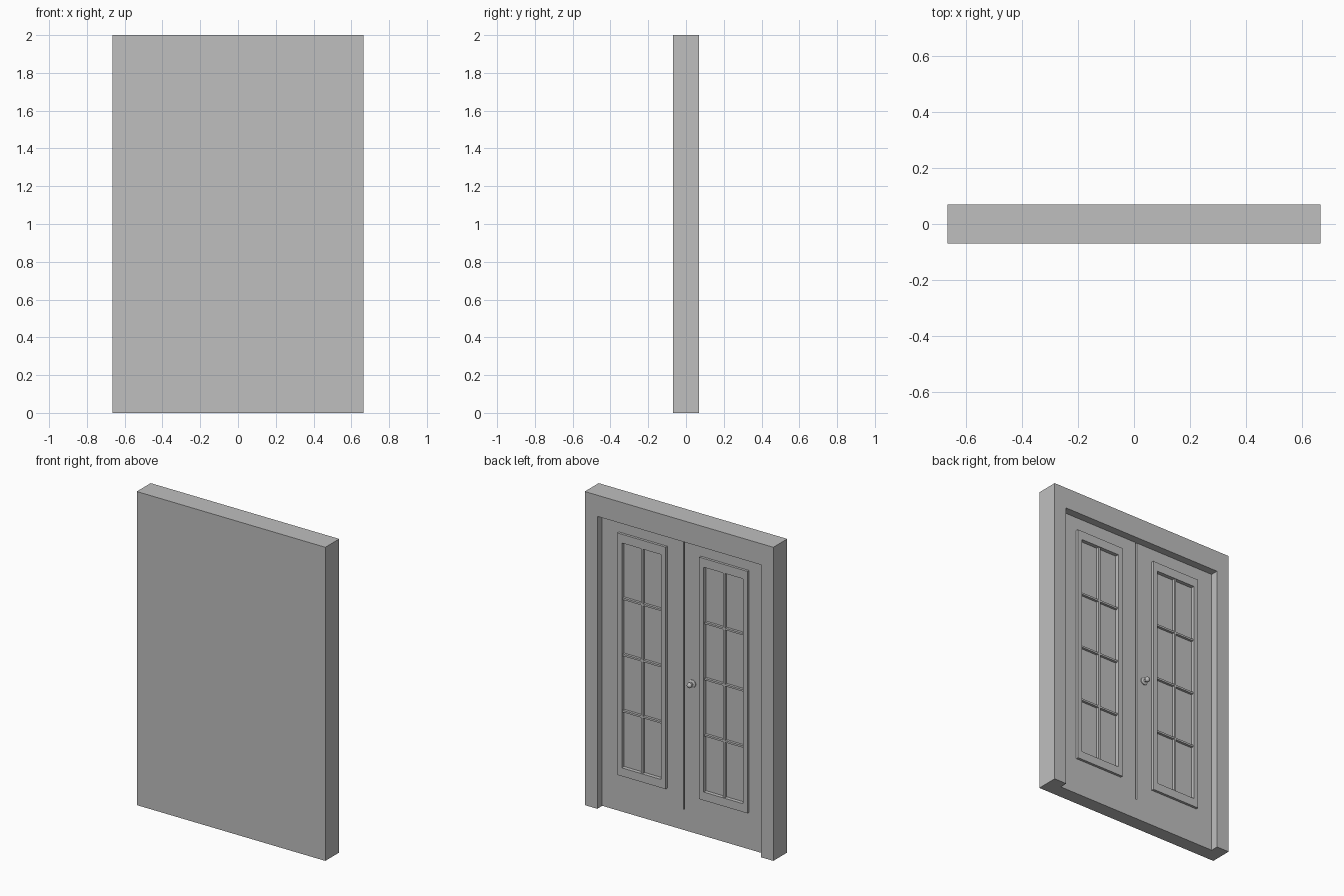
import bpy, bmesh, math
from mathutils import Matrix

cube = bpy.data.objects.get("Cube")
if cube:
    bpy.data.objects.remove(cube)

grey = bpy.data.materials.new("plain_grey")
grey.use_nodes = True
grey.diffuse_color = (0.52, 0.52, 0.52, 1)
grey.node_tree.nodes["Principled BSDF"].inputs["Base Color"].default_value = (0.52, 0.52, 0.52, 1)


def finish(bm, name, mirror=False):
    bmesh.ops.recalc_face_normals(bm, faces=bm.faces)
    mesh = bpy.data.meshes.new(name)
    bm.to_mesh(mesh)
    bm.free()
    mesh.materials.append(grey)
    obj = bpy.data.objects.new(name, mesh)
    bpy.context.collection.objects.link(obj)
    if mirror:
        obj.modifiers.new("Mirror", 'MIRROR').use_axis[0] = True
    return obj


def add_box(bm, x, y, z):
    """Box spanning the given (low, high) ranges."""
    size = [b - a for a, b in (x, y, z)]
    mid = [(a + b) / 2 for a, b in (x, y, z)]
    bmesh.ops.create_cube(bm, size=1, matrix=Matrix.Translation(mid) @ Matrix.Diagonal((*size, 1)))


def box(name, x, y, z, mirror=False):
    bm = bmesh.new()
    add_box(bm, x, y, z)
    return finish(bm, name, mirror)


def ring(name, outer, inner, y, mirror=False):
    """Rectangular frame; outer and inner are (x0, x1, z0, z1)."""
    bm = bmesh.new()

    def loop(r, depth):
        return [bm.verts.new((r[i], depth, r[j])) for i, j in ((0, 2), (1, 2), (1, 3), (0, 3))]

    loops = [loop(outer, y[0]), loop(outer, y[1]), loop(inner, y[1]), loop(inner, y[0])]
    for a, b in zip(loops, loops[1:] + loops[:1]):
        for i in range(4):
            k = (i + 1) % 4
            bm.faces.new((a[i], a[k], b[k], b[i]))
    return finish(bm, name, mirror)


W, D, H = 0.665, 0.07, 2.0          # half width, half depth, height
OPEN_X, OPEN_Z = 0.577, 1.865       # door opening
FACE, CORE, GLASS, TRIM = 0.02, 0.0, 0.012, 0.036
GAP, SILL = 0.005, 0.13             # centre groove
X0, X1, Z0, Z1 = 0.15, 0.428, 0.288, 1.722   # glazed area of one leaf

# Plain front slab and surrounding door frame
box("wall_slab", (-W, W), (-D, CORE), (0, H))
box("side_jambs", (OPEN_X, W), (CORE, D), (0, H), True)
box("header", (-OPEN_X, OPEN_X), (CORE, D), (OPEN_Z, H))

# Door leaves with a groove between them that stops above the floor
ring("door_leaves", (GAP, OPEN_X, 0, OPEN_Z), (X0, X1, Z0, Z1), (CORE, FACE), True)
box("groove_stop", (-GAP, GAP), (CORE, FACE), (0, SILL))

# Raised window trim and glass
ring("window_trim", (0.118, 0.459, 0.235, 1.778), (X0, X1, Z0, Z1), (FACE, TRIM), True)
box("window_glass", (X0, X1), (CORE, GLASS), (Z0, Z1), True)

# Glazing bars: one upright and three crossbars per leaf
bm = bmesh.new()
mid, half = (X0 + X1) / 2, 0.006
add_box(bm, (mid - half, mid + half), (GLASS, 0.03), (Z0, Z1))
for i in range(1, 4):
    z = Z0 + (Z1 - Z0) * i / 4
    for side in ((X0, mid - half), (mid + half, X1)):
        add_box(bm, side, (GLASS, 0.028), (z - half, z + half))
finish(bm, "glazing_bars", True)

# Door knob turned from a profile of (radius, height)
profile = [(0, 0), (0.024, 0), (0.024, 0.005), (0.020, 0.008), (0.009, 0.009), (0.008, 0.018)]
for i in range(7):
    a = math.radians(-60 + 25 * i)
    profile.append((0.017 * math.cos(a), 0.031 + 0.014 * math.sin(a)))
bm = bmesh.new()
verts = [bm.verts.new((r, 0, h)) for r, h in profile]
edges = [bm.edges.new(pair) for pair in zip(verts, verts[1:])]
bmesh.ops.spin(bm, geom=verts + edges, cent=(0, 0, 0), axis=(0, 0, 1),
               angle=math.tau, steps=24, use_merge=True)
bmesh.ops.remove_doubles(bm, verts=bm.verts, dist=0.0001)
bmesh.ops.transform(bm, verts=bm.verts,
                    matrix=Matrix.Translation((-0.06, FACE, 0.95)) @ Matrix.Rotation(-math.pi / 2, 4, 'X'))
knob = finish(bm, "door_knob")
bpy.ops.object.select_all(action='DESELECT')
knob.select_set(True)
bpy.context.view_layer.objects.active = knob
bpy.ops.object.shade_smooth_by_angle(angle=math.radians(35))
